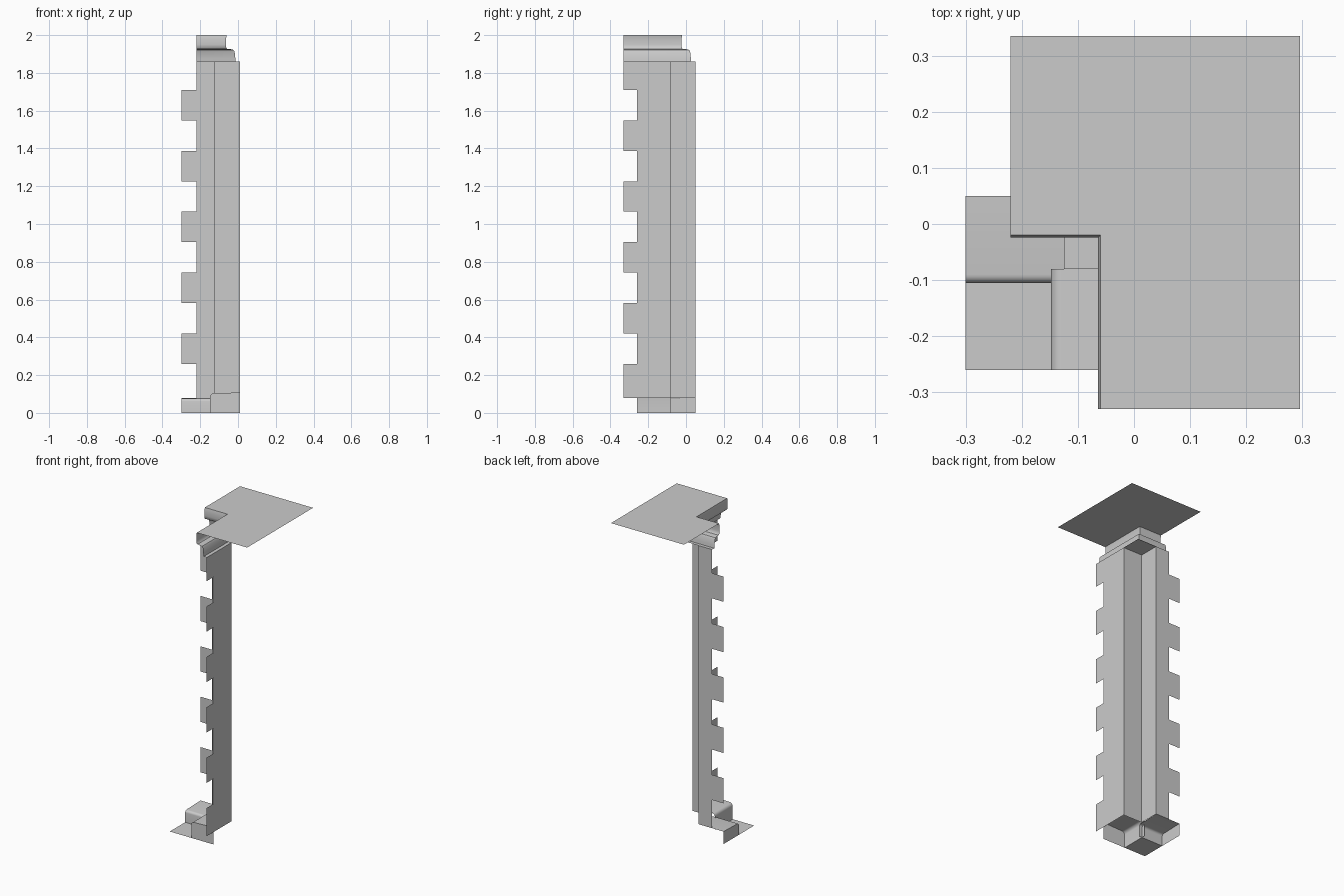
import bpy, bmesh, math

if "Cube" in bpy.data.objects:
    bpy.data.objects.remove(bpy.data.objects["Cube"])

X0, Y0 = 0.01, 0.05        # outer corner of the pillar
NX, NY = -0.125, -0.08     # inner corner of the notch
ZB, ZT = 0.08, 1.86        # pillar bottom and top
XE, YE = -0.22, -0.26      # free edges of the two walls
XT, YT = -0.30, -0.33      # tooth tips


def surface(name, polys, smooth=False):
    bm = bmesh.new()
    for p in polys:
        bm.faces.new([bm.verts.new(v) for v in p])
    bmesh.ops.remove_doubles(bm, verts=bm.verts, dist=0.0005)
    me = bpy.data.meshes.new(name)
    bm.to_mesh(me)
    bm.free()
    ob = bpy.data.objects.new(name, me)
    bpy.context.collection.objects.link(ob)
    if smooth:
        bpy.ops.object.select_all(action='DESELECT')
        ob.select_set(True)
        bpy.context.view_layer.objects.active = ob
        bpy.ops.object.shade_smooth_by_angle(angle=math.radians(40))
    return ob


def strips(lines):
    """Quads between neighbouring point lines."""
    return [(a[i], a[i + 1], b[i + 1], b[i])
            for a, b in zip(lines, lines[1:]) for i in range(len(a) - 1)]


def wall(p, q, z0, z1):
    return [(*p, z0), (*q, z0), (*q, z1), (*p, z1)]


# Toothed walls with a notched corner between them
levels = [ZB] + [0.26 + 0.161 * i for i in range(10)] + [ZT]
path = [(XE, Y0), (NX, Y0), (NX, NY), (X0, NY), (X0, YE)]
polys = []
for i, (z0, z1) in enumerate(zip(levels, levels[1:])):
    for p, q in zip(path, path[1:]):
        polys.append(wall(q, p, z0, z1))
    if i % 2:
        polys.append(wall((XE, Y0), (XT, Y0), z0, z1))
    else:
        polys.append(wall((X0, YT), (X0, YE), z0, z1))
surface("pillar_walls", polys)

# Underside closing the notch
surface("notch_soffit", [[(NX, NY, ZT), (NX, Y0, ZT), (X0, Y0, ZT), (X0, NY, ZT)]])

# Cornice: (inset, height) profile swept around the corner
profile = [(0, 1.86), (0.022, 1.86), (0.024, 1.875), (0.028, 1.912), (0.034, 1.922),
           (0.045, 1.925), (0.066, 1.926), (0.072, 1.932), (0.074, 1.95),
           (0.074, 1.975), (0.072, 1.99), (0.07, 2.0)]
lines = [[(X0 - d, YT, z), (X0 - d, Y0 - d, z), (XE, Y0 - d, z)] for d, z in profile]
surface("cornice", strips(lines), True)

# Ceiling plate with the corner cut out
cx, cy = X0 - 0.07, Y0 - 0.07
surface("ceiling_plate", [
    [(XE, cy, 2), (XE, 0.335, 2), (cx, 0.335, 2), (cx, cy, 2)],
    [(cx, YT, 2), (cx, cy, 2), (cx, 0.335, 2), (0.296, 0.335, 2), (0.296, YT, 2)]])


def base_profile(a, b, h, r):
    """Upright face, rounded edge, then a shelf out to b."""
    arc = [(a + r - r * math.cos(t), h - 0.004 - r + r * math.sin(t))
           for t in (math.pi / 2 * k / 5 for k in range(6))]
    return [(a, 0)] + arc + [(b, h)]


# Base arm along x
prof = base_profile(-0.105, Y0, 0.08, 0.015)
polys = strips([[(XT, y, z), (NX, y, z)] for y, z in prof])
polys.append([(XT, y, z) for y, z in prof] + [(XT, Y0, 0)])
surface("base_arm_side", polys, True)

# Base arm along y
prof = base_profile(-0.148, X0, 0.108, 0.02)
polys = strips([[(x, YE, z), (x, NY, z)] for x, z in prof])
polys.append([(x, YE, z) for x, z in prof] + [(X0, YE, 0)])
surface("base_arm_front", polys, True)

# Floor square between the arms
surface("base_floor", [[(XT, YE, 0), (-0.148, YE, 0), (-0.148, -0.105, 0), (XT, -0.105, 0)]])
